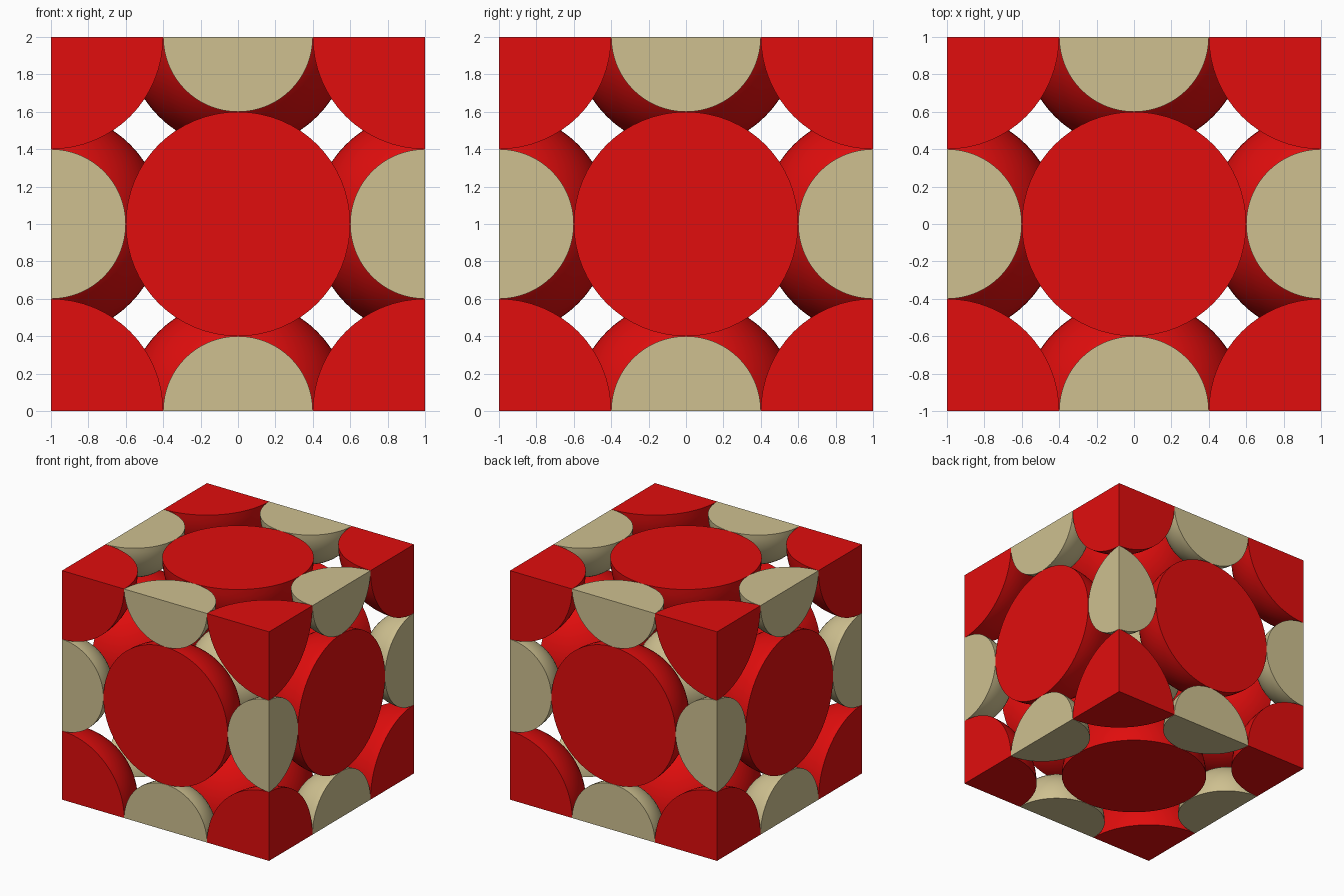
import bpy, bmesh, math
from itertools import product
from mathutils import Vector

if "Cube" in bpy.data.objects:
    bpy.data.objects.remove(bpy.data.objects["Cube"])


def material(name, rgb):
    m = bpy.data.materials.new(name)
    m.diffuse_color = (*rgb, 1)
    m.use_nodes = True
    m.node_tree.nodes["Principled BSDF"].inputs["Base Color"].default_value = m.diffuse_color
    return m


RED = material("red", (0.75, 0.004, 0.004))
TAN = material("tan", (0.62, 0.53, 0.28))


def atom(name, pos, radius, mat, seg):
    """Sphere trimmed flat by every cube face it sits on."""
    bm = bmesh.new()
    bmesh.ops.create_uvsphere(bm, u_segments=seg, v_segments=seg // 2, radius=radius)
    for axis in range(3):
        if pos[axis] == 0:
            continue
        normal = Vector((0, 0, 0))
        normal[axis] = pos[axis]
        bmesh.ops.bisect_plane(bm, geom=bm.verts[:] + bm.edges[:] + bm.faces[:],
                               dist=1e-4, plane_co=(0, 0, 0), plane_no=normal,
                               clear_outer=True)
        rim = [e for e in bm.edges if e.is_boundary]
        bmesh.ops.holes_fill(bm, edges=rim, sides=0)
    bmesh.ops.recalc_face_normals(bm, faces=bm.faces[:])
    # smooth ball, crisp cut edges
    for f in bm.faces:
        f.smooth = True
    for e in bm.edges:
        e.smooth = e.calc_face_angle(0) < math.radians(30)
    me = bpy.data.meshes.new(name)
    bm.to_mesh(me)
    bm.free()
    me.materials.append(mat)
    ob = bpy.data.objects.new(name, me)
    ob.location = Vector(pos) + Vector((0, 0, 1))
    bpy.context.collection.objects.link(ob)


# Cubic lattice cell: large balls on corners and face centres,
# small balls on edge middles and in the centre
names = {3: "corner_ball", 2: "edge_ball", 1: "face_ball", 0: "centre_ball"}
for pos in product((-1, 0, 1), repeat=3):
    on_faces = sum(map(abs, pos))
    if on_faces % 2:
        atom(names[on_faces], pos, 0.6, RED, 64)
    else:
        atom(names[on_faces], pos, 0.4, TAN, 64)
